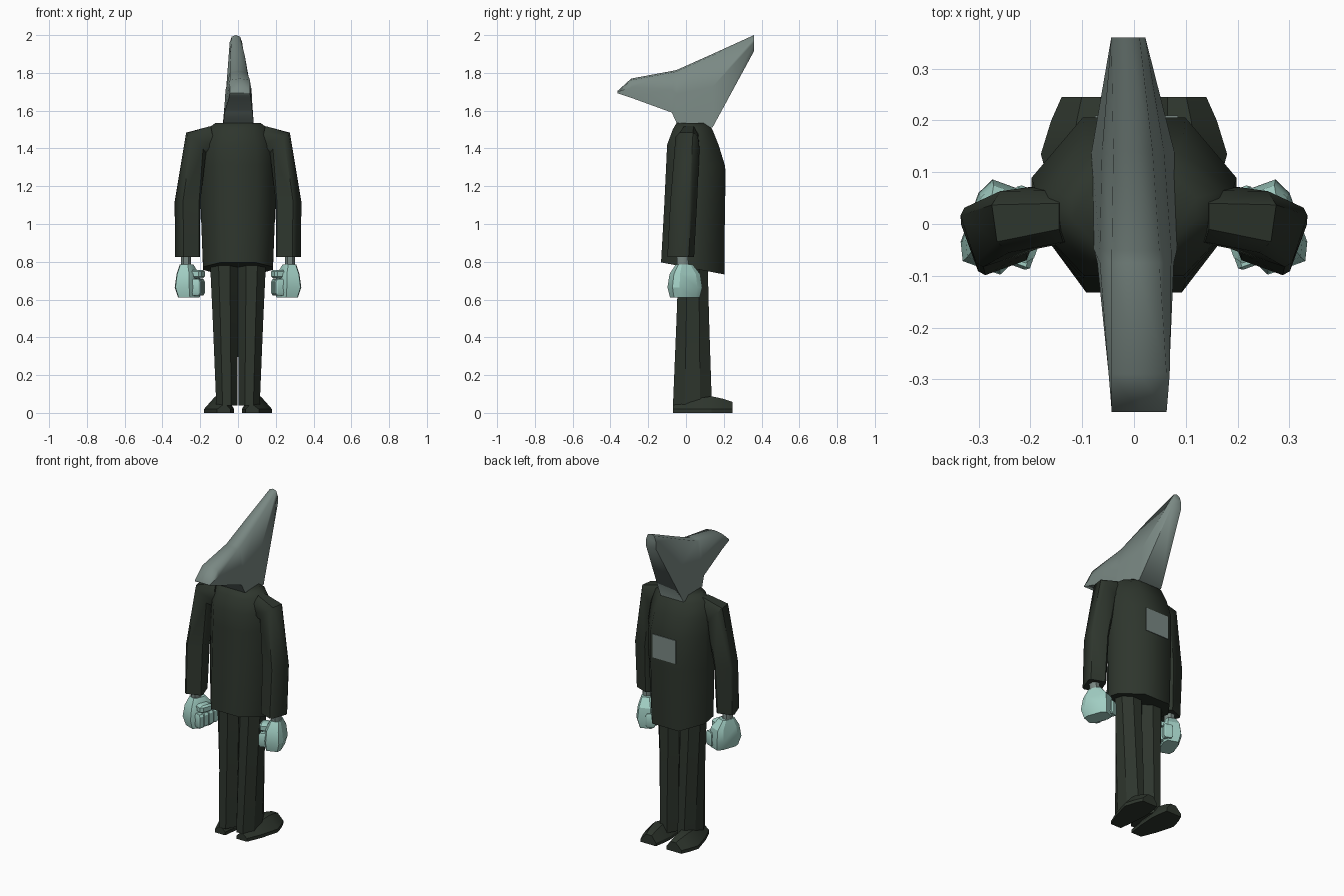
import bpy, bmesh
from math import radians
from mathutils import Vector, Matrix

cube = bpy.data.objects.get("Cube")
if cube:
    bpy.data.objects.remove(cube, do_unlink=True)


def material(name, rgb):
    m = bpy.data.materials.new(name)
    m.use_nodes = True
    m.diffuse_color = (*rgb, 1)
    m.node_tree.nodes["Principled BSDF"].inputs["Base Color"].default_value = (*rgb, 1)
    return m


CLOTH = material("dark green cloth", (0.027, 0.036, 0.026))
GREY = material("grey green", (0.195, 0.25, 0.23))
SKIN = material("pale teal", (0.36, 0.62, 0.55))


def finish(name, bm, mat, angle=45):
    bmesh.ops.recalc_face_normals(bm, faces=bm.faces[:])
    mesh = bpy.data.meshes.new(name)
    bm.to_mesh(mesh)
    bm.free()
    mesh.materials.append(mat)
    ob = bpy.data.objects.new(name, mesh)
    bpy.context.collection.objects.link(ob)
    bpy.ops.object.select_all(action="DESELECT")
    ob.select_set(True)
    bpy.context.view_layer.objects.active = ob
    bpy.ops.object.shade_smooth_by_angle(angle=radians(angle))


def loft(name, rings, mat, side=1, angle=45):
    """Skin a list of closed point rings and cap both ends."""
    bm = bmesh.new()
    rows = [[bm.verts.new((p[0] * side, p[1], p[2])) for p in r] for r in rings]
    for a, b in zip(rows, rows[1:]):
        for i in range(len(a)):
            j = (i + 1) % len(a)
            bm.faces.new((a[i], a[j], b[j], b[i]))
    bm.faces.new(rows[0])
    bm.faces.new(rows[-1])
    finish(name, bm, mat, angle)


def ring(center, hx, hy, cut=(0.5, 0.5), tilt=0, twist=0):
    """Rectangle with cut corners, tilted about y and twisted about z."""
    u, v = cut
    base = [(1, -v), (1, v), (u, 1), (-u, 1), (-1, v), (-1, -v), (-u, -1), (u, -1)]
    turn = Matrix.Rotation(radians(twist), 3, "Z") @ Matrix.Rotation(radians(-tilt), 3, "Y")
    return [Vector(center) + turn @ Vector((x * hx, y * hy, 0)) for x, y in base]


def box(name, center, size, mat, side=1, twist=0, bevel=0):
    bm = bmesh.new()
    bmesh.ops.create_cube(bm, size=1)
    if bevel:
        bmesh.ops.bevel(bm, geom=bm.edges[:], offset=bevel, segments=1, affect="EDGES")
    bmesh.ops.scale(bm, vec=size, verts=bm.verts)
    bmesh.ops.rotate(bm, matrix=Matrix.Rotation(radians(twist * side), 3, "Z"), verts=bm.verts)
    bmesh.ops.translate(bm, vec=(center[0] * side, center[1], center[2]), verts=bm.verts)
    finish(name, bm, mat, 30)


# Jacket: height, half width, rear y, chest y, with a sloping hem
jacket = []
for z, hx, y0, y1 in [(0.765, 0.185, -0.132, 0.203), (1.1, 0.198, -0.115, 0.206),
                      (1.31, 0.198, -0.105, 0.206), (1.42, 0.192, -0.1, 0.172),
                      (1.5, 0.165, -0.07, 0.14), (1.535, 0.12, -0.05, 0.11)]:
    r = ring((0, (y0 + y1) / 2, z), hx, (y1 - y0) / 2, (0.5, 0.25))
    if z < 1:
        for p in r:
            p.z -= 0.19 * (p.y - 0.035)
    jacket.append(r)
loft("jacket", jacket, CLOTH, angle=60)
box("chest_patch", (0.005, 0.206, 1.222), (0.16, 0.008, 0.145), GREY)

# Hooded head: y, x centre, bottom z, top z, half widths at bottom, middle, top
head = []
for y, xc, z0, z1, b, m, t in [(-0.363, 0.01, 1.692, 1.704, 0.053, 0.053, 0.053),
                               (-0.29, 0.01, 1.668, 1.77, 0.058, 0.059, 0.053),
                               (-0.075, 0.003, 1.59, 1.81, 0.074, 0.069, 0.046),
                               (-0.05, 0.003, 1.535, 1.815, 0.08, 0.069, 0.046),
                               (0.14, -0.002, 1.51, 1.9, 0.08, 0.06, 0.038),
                               (0.36, -0.011, 1.915, 2.0, 0.033, 0.033, 0.022)]:
    zm = z0 + 0.55 * (z1 - z0)
    head.append([(xc - b, y, z0), (xc + b, y, z0), (xc + m, y, zm),
                 (xc + t, y, z1 - 0.008), (xc, y, z1), (xc - t, y, z1 - 0.008), (xc - m, y, zm)])
loft("hooded_head", head, GREY, angle=85)

for side, label in ((1, "left"), (-1, "right")):
    # Sleeve from the shoulder down to the cuff
    square = (0.8, 0.8)
    loft(label + "_sleeve", [ring((0.13, 0.015, 1.45), 0.07, 0.05, (0.5, 0.5), 78),
                             ring((0.222, 0.008, 1.43), 0.072, 0.06, (0.6, 0.6), 48, -8),
                             ring((0.267, -0.012, 1.12), 0.056, 0.06, square, 0, -18),
                             ring((0.268, -0.028, 0.825), 0.053, 0.06, square, 0, -20)],
         CLOTH, side)

    # Wrist and clenched hand
    loft(label + "_wrist", [ring((0.275, -0.02, 0.84), 0.026, 0.03),
                            ring((0.275, -0.015, 0.75), 0.026, 0.03)], GREY, side)
    fist = (0.7, 0.6)
    loft(label + "_palm", [ring((0.272, -0.01, 0.785), 0.03, 0.04, fist, 0, 20),
                           ring((0.265, -0.006, 0.735), 0.048, 0.074, fist, 0, 20),
                           ring((0.266, -0.006, 0.665), 0.055, 0.084, fist, 0, 20),
                           ring((0.26, -0.006, 0.61), 0.045, 0.072, fist, 0, 20)],
         SKIN, side, 25)
    for i in range(4):
        y = -0.064 + 0.038 * i
        box(f"{label}_finger_{i + 1}", (0.213 - 0.15 * y, y, 0.665),
            (0.055, 0.038, 0.085), SKIN, side, 20, 0.15)
    box(label + "_thumb", (0.212, -0.03, 0.735), (0.06, 0.085, 0.045), SKIN, side, 20, 0.2)

    # Tapered trouser leg
    crease = (0.4, 0.4)
    loft(label + "_trouser_leg", [ring((0.075, 0.038, 0.86), 0.076, 0.075, crease),
                                  ring((0.067, 0.036, 0.5), 0.067, 0.086, crease),
                                  ring((0.059, 0.034, 0.04), 0.056, 0.103, crease)],
         CLOTH, side, 30)

    # Shoe: y, x centre, half width, height
    shoe = []
    for y, xc, w, h in [(-0.07, 0.075, 0.035, 0.04), (0.02, 0.088, 0.06, 0.07),
                        (0.135, 0.1, 0.08, 0.088), (0.2, 0.094, 0.066, 0.074),
                        (0.245, 0.088, 0.052, 0.058)]:
        shoe.append([(xc - w, y, 0), (xc + w, y, 0), (xc + w, y, 0.02),
                     (xc + w * 0.25, y, h), (xc - w * 0.45, y, h), (xc - w, y, 0.02)])
    loft(label + "_shoe", shoe, CLOTH, side, 30)
